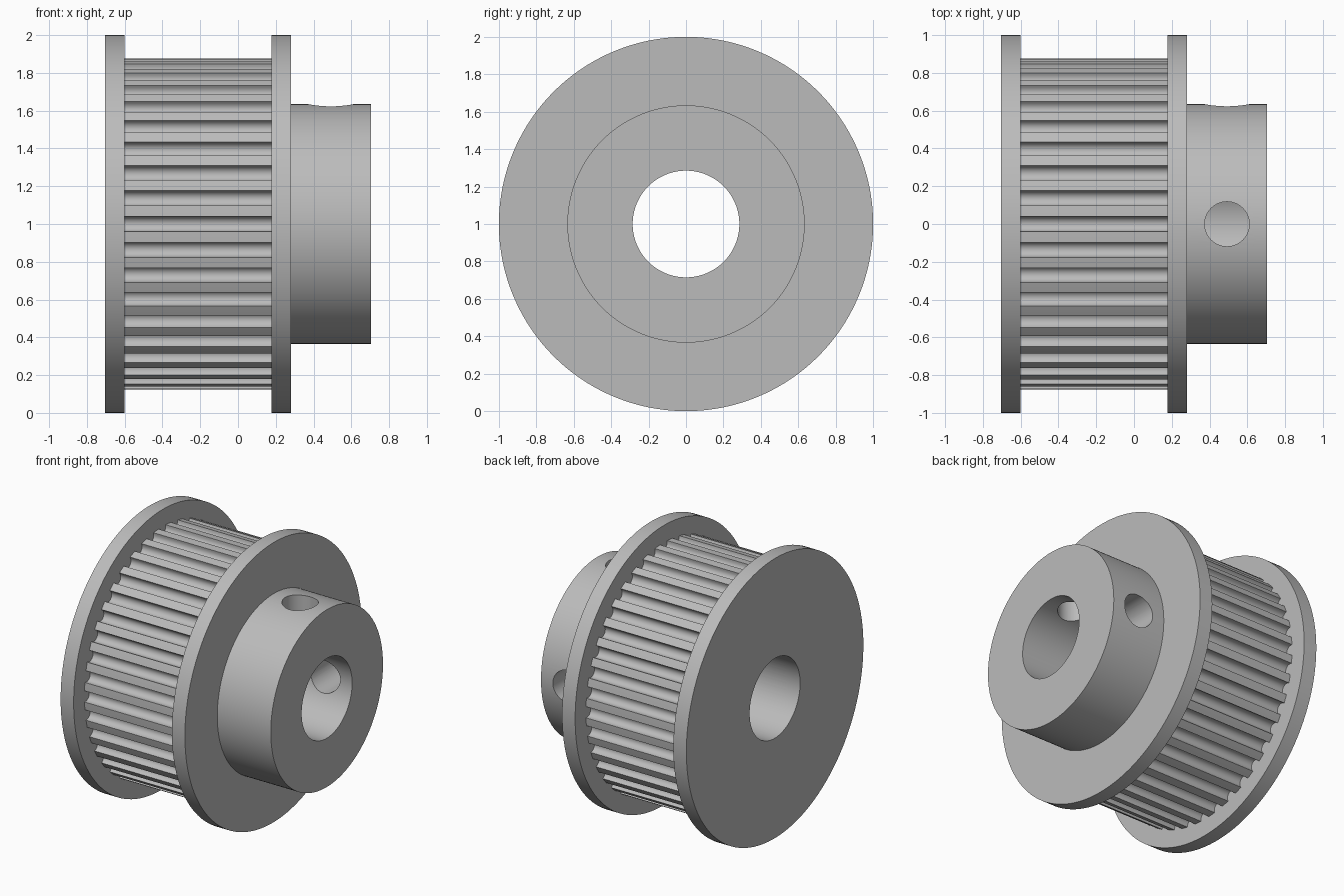
import bpy, bmesh, math
from mathutils import Matrix

if "Cube" in bpy.data.objects:
    bpy.data.objects.remove(bpy.data.objects["Cube"])

TEETH = 40
BORE = 0.285
AXIS_Z = 1.0

metal = bpy.data.materials.new("grey metal")
metal.use_nodes = True
GREY = (0.5, 0.5, 0.5, 1)
metal.diffuse_color = GREY
metal.node_tree.nodes["Principled BSDF"].inputs["Base Color"].default_value = GREY


def finish(name, bm):
    bmesh.ops.recalc_face_normals(bm, faces=bm.faces)
    mesh = bpy.data.meshes.new(name)
    bm.to_mesh(mesh)
    bm.free()
    obj = bpy.data.objects.new(name, mesh)
    bpy.context.collection.objects.link(obj)
    mesh.materials.append(metal)
    return obj


def smooth(obj):
    bpy.ops.object.select_all(action="DESELECT")
    obj.select_set(True)
    bpy.context.view_layer.objects.active = obj
    bpy.ops.object.shade_smooth_by_angle(angle=math.radians(30))


def circle(radius, count=160):
    return [(radius, math.tau * i / count) for i in range(count)]


def ring(name, outline, x0, x1):
    """Bored disc along x; outline holds (radius, angle) pairs."""
    bm = bmesh.new()
    corners = []
    for r, a in outline:
        c, s = math.cos(a), math.sin(a)
        corners.append([bm.verts.new((x, q * c, AXIS_Z + q * s))
                        for x, q in ((x0, r), (x1, r), (x1, BORE), (x0, BORE))])
    for i, here in enumerate(corners):
        back = corners[i - 1]
        for k in range(4):
            bm.faces.new((back[k - 1], back[k], here[k], here[k - 1]))
    return finish(name, bm)


def toothed_outline(radius, half_width, depth):
    """Round-bottomed grooves with lands between them."""
    groove = [(-half_width, radius)]
    centre = radius - depth + half_width
    for i in range(11):
        t = math.pi * i / 10
        groove.append((-half_width * math.cos(t), centre - half_width * math.sin(t)))
    groove.append((half_width, radius))
    outline = []
    for n in range(TEETH):
        base = math.tau * n / TEETH
        outline += [(math.hypot(u, v), base + math.atan2(u, v)) for u, v in groove]
        outline.append((math.hypot(half_width, radius), base + math.pi / TEETH))
    return outline


# Flanges and toothed drum
smooth(ring("outer_flange", circle(1.0), -0.703, -0.6))
smooth(ring("hub_side_flange", circle(1.0), 0.177, 0.28))
smooth(ring("toothed_drum", toothed_outline(0.877, 0.04, 0.053), -0.6, 0.177))

# Hub with two set screw holes, one on top and one at the back
hub = ring("hub", circle(0.634), 0.28, 0.703)
for turn in (0, -math.pi / 2):
    bm = bmesh.new()
    place = (Matrix.Translation((0.492, 0, AXIS_Z)) @ Matrix.Rotation(turn, 4, "X")
             @ Matrix.Translation((0, 0, 0.475)))
    bmesh.ops.create_cone(bm, cap_ends=True, segments=64, radius1=0.118,
                          radius2=0.118, depth=0.65, matrix=place)
    cutter = finish("screw_hole_cutter", bm)
    cutter.hide_render = True
    cut = hub.modifiers.new("screw hole", "BOOLEAN")
    cut.operation = "DIFFERENCE"
    cut.solver = "EXACT"
    cut.object = cutter
    bpy.context.view_layer.objects.active = hub
    bpy.ops.object.modifier_apply(modifier=cut.name)
    bpy.data.objects.remove(cutter)
smooth(hub)
